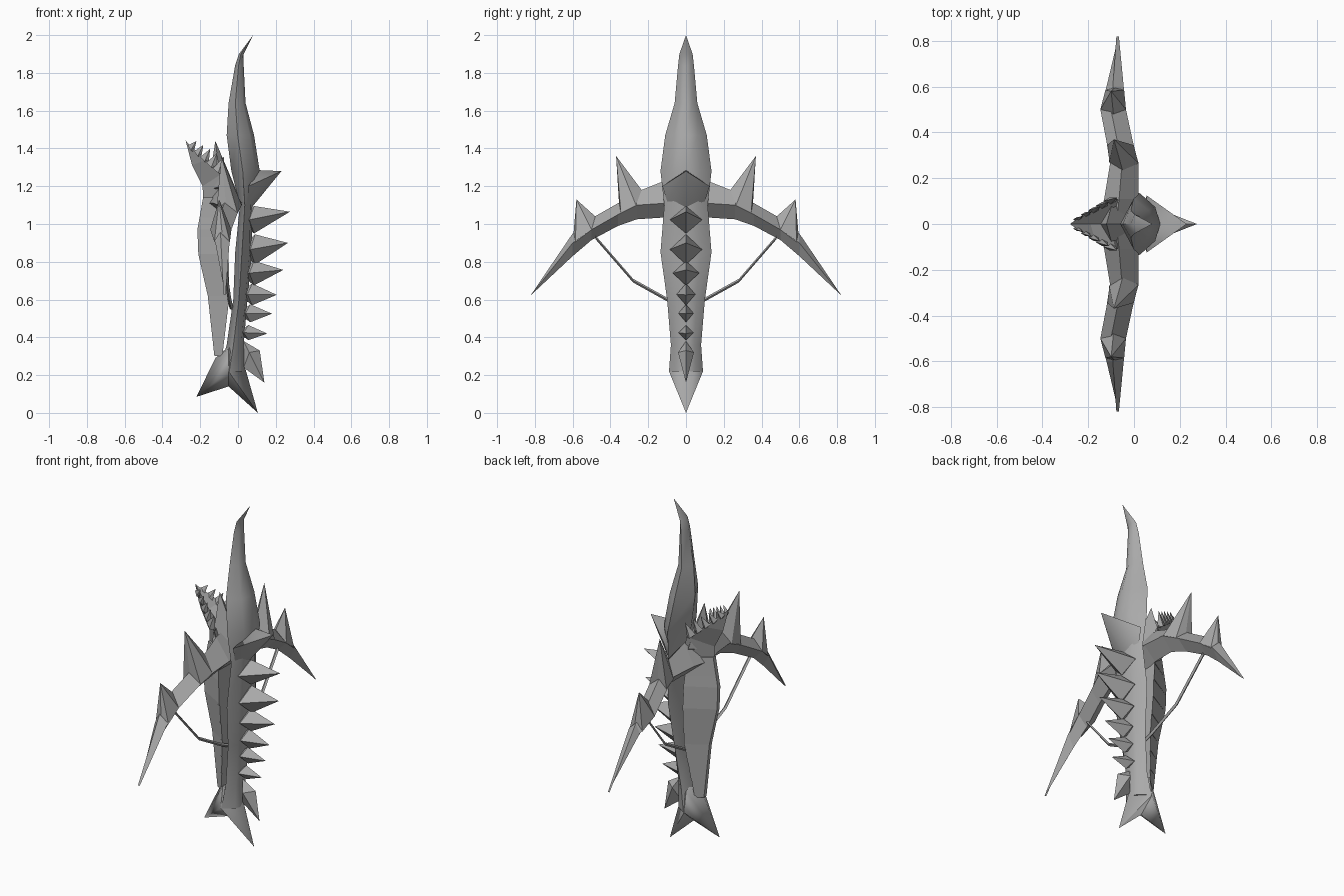
import bpy, bmesh
from math import radians
from mathutils import Vector

if "Cube" in bpy.data.objects:
    bpy.data.objects.remove(bpy.data.objects["Cube"])

GREY = (0.4, 0.4, 0.4, 1)
bone = bpy.data.materials.new("bone_grey")
bone.use_nodes = True
bone.diffuse_color = GREY
bone.node_tree.nodes["Principled BSDF"].inputs["Base Color"].default_value = GREY


def finish(name, bm, smooth=0):
    """Turn a bmesh into a named object, optionally smooth shaded."""
    bmesh.ops.remove_doubles(bm, verts=bm.verts, dist=0.0005)
    bmesh.ops.recalc_face_normals(bm, faces=bm.faces)
    mesh = bpy.data.meshes.new(name)
    bm.to_mesh(mesh)
    bm.free()
    mesh.materials.append(bone)
    ob = bpy.data.objects.new(name, mesh)
    bpy.context.collection.objects.link(ob)
    if smooth:
        bpy.ops.object.select_all(action='DESELECT')
        ob.select_set(True)
        bpy.context.view_layer.objects.active = ob
        bpy.ops.object.shade_smooth_by_angle(angle=radians(smooth))


def loft(name, rings, smooth=0):
    """Skin a list of rings that have equal point counts."""
    bm = bmesh.new()
    rows = [[bm.verts.new(p) for p in ring] for ring in rings]
    n = len(rows[0])
    for a, b in zip(rows, rows[1:]):
        for i in range(n):
            j = (i + 1) % n
            bm.faces.new((a[i], a[j], b[j], b[i]))
    bm.faces.new(rows[0])
    bm.faces.new(rows[-1])
    finish(name, bm, smooth)


def hull(name, points, smooth=0):
    bm = bmesh.new()
    verts = [bm.verts.new(p) for p in points]
    res = bmesh.ops.convex_hull(bm, input=verts)
    loose = {v for v in res["geom_interior"] if isinstance(v, bmesh.types.BMVert)}
    bmesh.ops.delete(bm, geom=list(loose), context='VERTS')
    finish(name, bm, smooth)


# Long stock ending in a curved blade: z, inner x, outer x, half width
STOCK = [(2.0, .08, .08, 0), (1.9, .005, .03, .035), (1.84, -.015, .03, .042),
         (1.64, -.05, .04, .06), (1.47, -.06, .085, .11), (1.28, -.035, .115, .135),
         (1.1, .01, .075, .115), (.85, -.015, .075, .135), (.6, -.025, .05, .1),
         (.36, -.06, .03, .08), (.22, -.1, .035, .09)]
rings = []
for z, a, b, w in STOCK:
    m = a + (b - a) * .4
    c = a + (b - a) * .85
    rings.append([(a, 0, z), (m, w, z), (c, w * .55, z), (b, 0, z),
                  (c, -w * .55, z), (m, -w, z)])
loft("stock", rings, 50)

# Forked tail
for name, tip, shoulder in (("tail_outer_prong", (.105, 0, 0), (.04, 0, .23)),
                            ("tail_inner_prong", (-.22, 0, .085), (-.12, 0, .29))):
    hull(name, [tip, shoulder, (-.05, 0, .14), (-.05, .09, .22), (-.05, -.09, .22),
                (-.05, .07, .34), (-.05, -.07, .34), (-.04, 0, .36)], 85)

# Horn flaring out of the stock behind the blade
hull("back_horn", [(.23, 0, 1.28), (.11, 0, 1.285), (.055, .125, 1.2),
                   (.055, -.125, 1.2), (.05, .1, 1.12), (.05, -.1, 1.12),
                   (.075, 0, 1.09)], 70)

# Row of back spikes: tip x, tip z, base x, base top, base bottom, half width
SPIKES = [(.275, 1.065, .085, 1.095, .95, .085), (.265, .9, .09, .945, .785, .085),
          (.24, .757, .085, .805, .675, .07), (.205, .625, .075, .685, .57, .05),
          (.18, .525, .065, .575, .48, .04), (.155, .42, .055, .465, .385, .04)]
for i, (x, z, base, top, bottom, w) in enumerate(SPIKES):
    mid = (top + bottom) / 2
    hull(f"back_spike_{i + 1}", [(x, 0, z), (base, 0, top), (base - .025, w, mid),
                                 (base - .025, -w, mid), (base, 0, bottom),
                                 (0, 0, mid)])

# Downward fin below the spikes
hull("back_fin", [(.14, 0, .16), (.115, 0, .33), (.03, 0, .38), (.06, .042, .32),
                  (.06, -.042, .32), (.03, 0, .24)])

# Segmented wedge-shaped belly: z, keel x, inner x, inner half width
BELLY = [(1.14, -.185, -.07, .09), (.97, -.215, -.055, .1), (.84, -.21, -.05, .1),
         (.62, -.16, -.045, .08), (.3, -.125, -.083, .035)]


def belly_ring(z, lip):
    for p, q in zip(BELLY, BELLY[1:]):
        if p[0] >= z >= q[0] - .001:
            t = (p[0] - z) / (p[0] - q[0])
            o, i, w = (p[k] + (q[k] - p[k]) * t for k in (1, 2, 3))
            return [(o, .012, z), (o, -.012, z), (i, -w - lip, z), (i, w + lip, z)]


COUNT = 8
step = (BELLY[0][0] - BELLY[-1][0]) / COUNT
for k in range(COUNT):
    top = BELLY[0][0] - k * step
    levels = [top] + [b[0] for b in BELLY if top - step < b[0] < top] + [top - step]
    loft(f"belly_segment_{k + 1}",
         [belly_ring(z, .004 * (top - z) / step) for z in levels])

# Lower jaw: keel x, keel z, rim x, rim z, half width, hollow depth
JAW = [(-.185, 1.1, -.03, 1.06, .09, .01), (-.187, 1.2, -.08, 1.27, .11, .03),
       (-.243, 1.31, -.17, 1.34, .075, .02), (-.278, 1.445, -.272, 1.435, .006, 0)]
loft("lower_jaw", [[(kx, 0, kz), (rx, w, rz), (rx - d, 0, rz - d), (rx, -w, rz)]
                   for kx, kz, rx, rz, w, d in JAW])

# Teeth along both jaw rims
for side, label in ((1, "left"), (-1, "right")):
    for k in range(5):
        t = k / 4
        p = Vector((-.105 - .145 * t, side * (.1 - .08 * t), 1.28 + .12 * t))
        r = .028 - .012 * t
        tip = p + Vector((.03, side * .015, .075 - .035 * t))
        hull(f"{label}_tooth_{k + 1}",
             [tip, p + Vector((r, 0, -.02)), p + Vector((-r, 0, .015)),
              p + Vector((0, r * .6, -.01)), p + Vector((0, -r * .6, -.01))])

# Crest between the limbs
hull("centre_crest", [(-.12, 0, 1.44), (-.16, 0, 1.18), (-.09, .11, 1.2),
                      (-.09, -.11, 1.2), (.025, 0, 1.1)])

# Bow limbs: y, top z, ridge z, bottom z, front x, back x
LIMB = [(0, 1.24, 1.11, 1.02, -.16, .025), (.11, 1.23, 1.11, 1.035, -.13, .02),
        (.26, 1.17, 1.1, 1.025, -.105, .02), (.36, 1.11, 1.05, .99, -.12, -.005),
        (.5, 1.03, .97, .915, -.147, -.035), (.6, .95, .9, .83, -.12, -.045),
        (.82, .626, .625, .624, -.068, -.066)]
STRING = [(-.08, .48, .93), (-.06, .28, .7), (-.045, .1, .6), (-.035, 0, .555)]
for side, label in ((1, "left"), (-1, "right")):
    loft(f"{label}_limb", [[((a + b) / 2 - .01, side * y, t), (b, side * y, m),
                            ((a + b) / 2, side * y, d), (a, side * y, m)]
                           for y, t, m, d, a, b in LIMB])
    # Spikes rising from the full width of the limb
    hull(f"{label}_inner_limb_spike",
         [(x, side * y, z) for x, y, z in ((-.088, .37, 1.36), (-.05, .235, 1.18),
          (-.108, .27, 1.09), (.02, .265, 1.1), (-.115, .345, 1.06),
          (-.003, .345, 1.06), (-.065, .355, 1.115))])
    hull(f"{label}_outer_limb_spike",
         [(x, side * y, z) for x, y, z in ((-.1, .58, 1.13), (-.09, .48, 1.04),
          (-.147, .5, .97), (-.035, .5, .97), (-.125, .585, .905),
          (-.043, .585, .905), (-.085, .595, .955))])
    # Thin square-section string
    r = .01
    loft(f"{label}_string", [[(x + r, side * y, z), (x, side * y, z + r),
                              (x - r, side * y, z), (x, side * y, z - r)]
                             for x, y, z in STRING])
